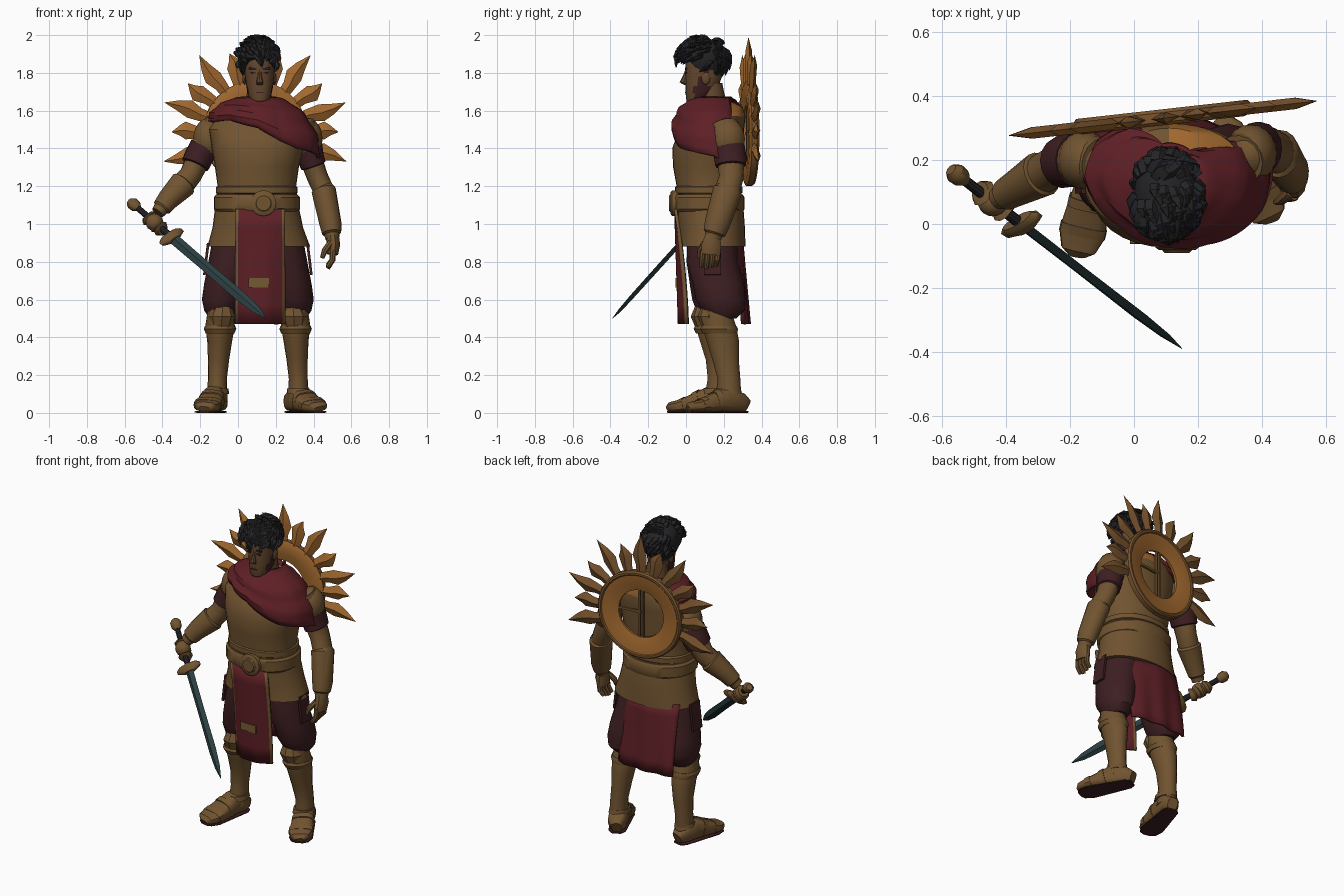
import bpy, bmesh, math, random
from mathutils import Vector, Matrix

if "Cube" in bpy.data.objects:
    bpy.data.objects.remove(bpy.data.objects["Cube"])
random.seed(4)

def material(name, r, g, b):
    m = bpy.data.materials.new(name)
    m.diffuse_color = (r, g, b, 1)
    m.use_nodes = True
    m.node_tree.nodes["Principled BSDF"].inputs["Base Color"].default_value = m.diffuse_color
    return m

BROWN = material("bronze_brown", .165, .088, .030)
SKIN = material("face_skin", .125, .062, .026)
ORANGE = material("polished_orange", .36, .14, .028)
BRONZE = material("dull_bronze", .19, .088, .027)
RED = material("cloth_red", .112, .014, .019)
MAROON = material("dark_maroon", .048, .0135, .0155)
HAIR = material("hair_black", .017, .017, .019)
STEEL = material("blade_steel", .025, .050, .054)
GRIP = material("grip_dark", .020, .020, .025)
TRIM = material("trim_gold", .18, .10, .034)

def finish(name, bm, mats, rule=None, matrix=None):
    """Turn a bmesh into an object; rule(face) gives the material index."""
    bmesh.ops.recalc_face_normals(bm, faces=bm.faces)
    bm.normal_update()
    if rule:
        for f in bm.faces:
            f.material_index = rule(f)
    if matrix:
        bm.transform(matrix)
    me = bpy.data.meshes.new(name)
    bm.to_mesh(me)
    bm.free()
    for m in mats if isinstance(mats, (list, tuple)) else [mats]:
        me.materials.append(m)
    ob = bpy.data.objects.new(name, me)
    bpy.context.collection.objects.link(ob)
    return ob

def tube(name, pts, mats, n=16, p=2.0, level=False, rule=None, matrix=None):
    """Loft through (x, y, z, half width, half depth) sections."""
    bm = bmesh.new()
    rings = []
    for i, q in enumerate(pts):
        t = Vector(pts[min(i + 1, len(pts) - 1)][:3]) - Vector(pts[max(i - 1, 0)][:3])
        t = Vector((0, 0, 1)) if level else t.normalized()
        a = Vector((1, 0, 0))
        a = (a - t * a.dot(t)).normalized()
        b = t.cross(a)
        ring = []
        for k in range(n):
            c, s = math.cos(math.tau * k / n), math.sin(math.tau * k / n)
            c = math.copysign(abs(c) ** (2 / p), c) * q[3]
            s = math.copysign(abs(s) ** (2 / p), s) * q[4]
            ring.append(bm.verts.new(Vector(q[:3]) + a * c + b * s))
        rings.append(ring)
    for r0, r1 in zip(rings, rings[1:]):
        for k in range(n):
            bm.faces.new((r0[k], r0[(k + 1) % n], r1[(k + 1) % n], r1[k]))
    bm.faces.new(rings[0])
    bm.faces.new(rings[-1])
    return finish(name, bm, mats, rule, matrix)

def ball(name, c, r, mat, sub=3):
    bm = bmesh.new()
    bmesh.ops.create_icosphere(bm, subdivisions=sub, radius=1)
    return finish(name, bm, mat, None, Matrix.Translation(c) @ Matrix.Diagonal((*r, 1)))

def box(name, c, size, mat, rot=Matrix()):
    bm = bmesh.new()
    bmesh.ops.create_cube(bm, size=1)
    return finish(name, bm, mat, None, Matrix.Translation(c) @ rot @ Matrix.Diagonal((*size, 1)))

def cloth(name, x0, x1, z0, z1, y0, y1, mats, fold, curve0, curve1):
    """Hanging cloth, wrapped round the body, with edge trim; 0 is the lower end."""
    bm = bmesh.new()
    bmesh.ops.create_grid(bm, x_segments=18, y_segments=6, size=.5)
    for v in bm.verts:
        u, w = v.co.x + .5, v.co.y + .5
        y = y0 + (y1 - y0) * w + fold * math.sin(u * 17) * (1.1 - w)
        v.co = (x0 + (x1 - x0) * u, y + (curve0 + (curve1 - curve0) * w * w) * (2 * u - 1) ** 2, z0 + (z1 - z0) * w)
    edge = (x1 - x0) * .06
    ob = finish(name, bm, mats, lambda f: int(len(mats) > 1 and not
                x0 + edge < f.calc_center_median().x < x1 - edge))
    mod = ob.modifiers.new("thickness", 'SOLIDIFY')
    mod.thickness, mod.offset = .016, 0

# Torso armour, with the polished patch behind the left shoulder
tube("torso", [(.11, .14, .88, .272, .175), (.105, .138, .98, .24, .174), (.10, .125, 1.1, .22, .178),
     (.10, .115, 1.2, .208, .165), (.10, .115, 1.3, .222, .183), (.105, .115, 1.4, .243, .188),
     (.11, .135, 1.5, .265, .172), (.11, .18, 1.57, .225, .135), (.11, .185, 1.62, .15, .115),
     (.11, .15, 1.66, .07, .065)], [BROWN, ORANGE], n=32, p=2.12, level=True,
     rule=lambda f: int(1.54 < f.calc_center_median().z < 1.65 and f.calc_center_median().y > .17
                        and f.calc_center_median().x > .1))
# Belts and buckle
for nm, z, h, r in (("belt", 1.11, .045, .226), ("upper_belt", 1.18, .022, .214)):
    tube(nm, [(.10, .12, z - h, r - .01, r - .045), (.10, .12, z - h * .7, r + .002, r - .036),
              (.10, .12, z + h * .7, r + .002, r - .036), (.10, .12, z + h, r - .01, r - .045)],
         BROWN, n=32, p=2.15, level=True)
for nm, r, y in (("buckle", .068, -.074), ("buckle_boss", .046, -.083)):
    tube(nm, [(.135, -.04, 1.11, r, r), (.135, y, 1.11, r, r), (.135, y - .007, 1.11, r * .85, r * .85)], BROWN, n=20)

# Hanging cloths with trim
cloth("front_cloth", -.012, .247, .47, 1.08, -.036, -.055, [RED, TRIM], .002, .045, 0)
cloth("back_cloth", -.12, .27, .47, .91, .33, .295, [RED], .006, -.025, -.065)
box("cloth_patch", (.11, -.05, .69), (.11, .009, .05), TRIM)
for x, s in ((-.168, 1), (.378, -1)):
    box("side_flap", (x, .14, .815), (.014, .09, .17), MAROON, Matrix.Rotation(.12 * s, 4, 'Y'))

# Legs: trousers, greaves, knee guards, feet
for side, s, dy in (("right", -1, 0), ("left", 1, .035)):
    X = lambda d: .105 + s * d
    tube(side + "_trouser", [(X(.1), .14, .97, .13, .13), (X(.135), .14, .8, .127, .137),
         (X(.175), .155 + dy / 2, .68, .11, .135), (X(.19), .165 + dy / 2, .6, .106, .132),
         (X(.193), .165 + dy, .54, .09, .11), (X(.195), .16 + dy, .5, .06, .07)], MAROON, level=True)
    tube(side + "_greave", [(X(.195), .125 + dy, .56, .068, .072), (X(.2), .14 + dy, .46, .078, .09),
         (X(.202), .16 + dy, .38, .066, .086), (X(.208), .175 + dy, .28, .056, .07),
         (X(.214), .175 + dy * 1.5, .18, .05, .06), (X(.216), .165 + dy * 1.7, .06, .056, .07)], BROWN, level=True)
    tube(side + "_greave_cuff", [(X(.2), .145 + dy, .42, .076, .092), (X(.2), .14 + dy, .445, .086, .1),
         (X(.2), .14 + dy, .46, .08, .093)], BROWN, level=True)
    tube(side + "_knee_guard", [(X(.195), .1 + dy, .44, .05, .045), (X(.19), .085 + dy, .51, .07, .06),
         (X(.185), .085 + dy, .57, .045, .035)], BROWN, n=8, level=True)
    tube(side + "_ankle_strap", [(X(.214), .16 + dy * 1.7, .1, .062, .078), (X(.214), .16 + dy * 1.7, .13, .058, .07)],
         BROWN, level=True)
    heel, toe = ((-.1, .235), (-.178, -.097)) if s < 0 else ((.275, .32), (.43, .012))
    at = lambda t, w, h, z=0.0: (heel[0] + (toe[0] - heel[0]) * t, heel[1] + (toe[1] - heel[1]) * t, z + h, w, h)
    tube(side + "_foot", [at(0, .032, .035, .006), at(.1, .055, .05, .006), at(.35, .058, .068, .006),
         at(.55, .066, .05, .006), at(.8, .073, .032, .006), at(.95, .055, .026, .006), at(1, .028, .015, .006)],
         BROWN, p=3)
    tube(side + "_sole", [at(.01, .032, .005), at(.1, .052, .005), at(.5, .063, .005), at(.8, .071, .005),
         at(.95, .053, .005), at(.99, .028, .005)], MAROON, p=4)
    for t, w, h in ((.47, .067, .06), (.72, .074, .04)):
        tube(side + "_foot_strap", [at(t, w, h, .005), at(t + .09, w, h - .007, .005)], BROWN, p=3)

# Arms: shoulder, sleeve, forearm guard
ARMS = {"right": [(-.1, .19, 1.52, .08, .08), (-.155, .2, 1.45, .08, .085), (-.21, .2, 1.35, .066, .073),
                  (-.25, .18, 1.26, .06, .065), (-.30, .15, 1.2, .064, .062), (-.37, .11, 1.13, .052, .05),
                  (-.425, .08, 1.06, .036, .036)],
        "left": [(.33, .2, 1.52, .08, .08), (.365, .22, 1.45, .078, .085), (.385, .235, 1.35, .06, .073),
                 (.42, .24, 1.25, .056, .065), (.462, .215, 1.16, .056, .068), (.49, .165, 1.0, .052, .06),
                 (.5, .14, .92, .036, .042)]}
for side, path in ARMS.items():
    tube(side + "_arm", path, BROWN)
    ball(side + "_shoulder_guard", path[1][:3], (.083, .092, .112), BROWN)
    grow = lambda q, k: (*q[:3], q[3] * k, q[4] * k)
    mid = lambda i, t: tuple(a + (b - a) * t for a, b in zip(path[i], path[i + 1]))
    tube(side + "_sleeve", [grow(mid(1, .4), 1.05), grow(path[2], 1.17), grow(mid(2, .4), 1.17), grow(mid(2, .45), 1)], MAROON)
    tube(side + "_forearm_guard", [grow(mid(3, .7), 1.0), grow(mid(3, .8), 1.16), grow(path[5], 1.12), grow(mid(5, .6), 1.2),
         grow(mid(5, .7), 1)], BROWN)
# Left open hand
tube("left_palm", [(.5, .14, .94, .034, .04), (.505, .135, .89, .036, .055), (.5, .13, .84, .03, .052)], BROWN, n=10)
for i, y in enumerate((.09, .117, .144, .17)):
    tube("left_finger", [(.502, y, .86, .017, .016), (.5, y - .005, .81, .016, .015),
         (.475, y - .01, .765 + .008 * abs(i - 1), .012, .012)], BROWN, n=8)
tube("left_thumb", [(.49, .1, .9, .018, .018), (.46, .075, .86, .017, .017), (.445, .07, .82, .011, .011)], BROWN, n=8)

# Sword: local z runs from pommel to tip, local x is the guard width
start, tip = Vector((-.56, .16, 1.11)), Vector((.15, -.39, .5))
d = (tip - start).normalized()
w = Vector((.76, .43, .49))
w = (w - d * w.dot(d)).normalized()
SW = Matrix((w, d.cross(w), d)).transposed().to_4x4()
SW.translation = start
L = (tip - start).length
tube("blade", [(0, 0, .32, .029, .013), (0, 0, .6, .027, .013), (0, 0, L - .2, .029, .012), (0, 0, L - .08, .021, .008),
     (0, 0, L, .002, .001)], STEEL, n=4, matrix=SW @ Matrix.Rotation(math.radians(22), 4, 'Z'))
tube("grip", [(0, 0, .02, .016, .016), (0, 0, .31, .018, .018)], GRIP, n=10, matrix=SW)
tube("pommel", [(0, 0, -.02, .02, .018), (0, 0, 0, .034, .03), (0, 0, .03, .032, .028), (0, 0, .05, .018, .018)],
     BROWN, n=10, matrix=SW)
tube("guard", [(0, 0, .295, .06, .02), (0, 0, .31, .078, .026), (0, 0, .33, .076, .024), (0, 0, .345, .04, .018)],
     BROWN, n=12, matrix=SW)
# Right fist around the grip
ball("right_fist", SW @ Vector((0, 0, .18)), (.046, .045, .046), BROWN)
for i in range(4):
    z = .135 + i * .032
    tube("right_finger", [(0, 0, z - .015, .033, .036), (0, -.006, z, .044, .046), (0, 0, z + .015, .033, .036)],
         BROWN, n=10, matrix=SW)

# Scarf around neck and shoulders: (degrees, reach, lower edge)
EDGE = [(0, .315, 1.36), (20, .31, 1.29), (36, .14, 1.59), (50, .09, 1.64), (105, .09, 1.64), (130, .19, 1.56),
        (160, .25, 1.53), (180, .262, 1.54), (225, .21, 1.55), (270, .212, 1.51), (300, .235, 1.44), (320, .27, 1.4),
        (340, .305, 1.38), (360, .315, 1.36)]
bm = bmesh.new()
N, V = 72, 12
grid = []
for k in range(N):
    deg = 360 * k / N
    lo, hi = next((a, b) for a, b in zip(EDGE, EDGE[1:]) if a[0] <= deg < b[0])
    t = (deg - lo[0]) / (hi[0] - lo[0])
    reach, low = (lo[i] + (hi[i] - lo[i]) * t for i in (1, 2))
    a, col = math.radians(deg), []
    for j in range(V + 1):
        v = j / V
        r = .084 + (reach - .084) * math.sin(v * math.pi / 2) + .007 * math.sin(v * 19 + 2 * math.sin(a))
        z = 1.665 - (1.665 - low) * (.75 * (1 - math.cos(v * math.pi / 2)) + .25 * v)
        col.append(bm.verts.new((.11 + r * math.cos(a), .15 + r * math.sin(a), z)))
    grid.append(col)
for k in range(N):
    for j in range(V):
        q = grid[(k + 1) % N]
        bm.faces.new((grid[k][j], q[j], q[j + 1], grid[k][j + 1]))
scarf = finish("scarf", bm, RED)
mod = scarf.modifiers.new("thickness", 'SOLIDIFY')
mod.thickness, mod.offset = .02, 0

# Head, with beard along the jaw
tube("neck", [(.11, .15, 1.58, .075, .075), (.112, .13, 1.74, .06, .062)], SKIN)
def beard(f):
    c = f.calc_center_median()
    return int(c.z < 1.66 or (c.z < 1.83 and .04 < c.y < .125 and c.z < 1.64 + 1.6 * c.y))
tube("head", [(.115, .035, 1.635, .03, .03), (.115, .055, 1.655, .05, .053), (.115, .072, 1.69, .063, .074),
     (.115, .086, 1.73, .071, .088), (.114, .093, 1.78, .077, .096), (.113, .096, 1.84, .079, .099),
     (.112, .1, 1.9, .076, .1), (.11, .1, 1.95, .05, .06)], [SKIN, MAROON], n=24, p=2.2, level=True, rule=beard)
tube("nose", [(.115, .005, 1.735, .016, .012), (.115, -.012, 1.75, .018, .022), (.115, 0, 1.79, .01, .014),
     (.115, .003, 1.82, .008, .006)], SKIN, n=8, level=True)
box("mouth", (.115, -.001, 1.697), (.04, .008, .006), MAROON)
for s in (-1, 1):
    box("brow", (.114 + s * .036, .0, 1.822), (.038, .009, .01), HAIR, Matrix.Rotation(-.1 * s, 4, 'Y'))
    box("eye", (.114 + s * .034, .0, 1.8), (.024, .008, .008), GRIP)
    ball("ear", (.114 + s * .079, .105, 1.77), (.011, .024, .034), SKIN, 2)

# Hair cap and layered locks combed forwards
bm = bmesh.new()
bmesh.ops.create_icosphere(bm, subdivisions=3, radius=1)
for v in bm.verts:
    x, y, z = .101 + v.co.x * .102, .087 + v.co.y * .138, 1.88 + v.co.z * .105
    floor = 1.88 - .15 * min(1, max(0, (y - .0) / .15))
    if v.co.z < 0:
        z = max(floor, 1.88 + v.co.z * .16)
    v.co = (x, y, z)
finish("hair_cap", bm, HAIR)
for i in range(190):
    a, h = random.uniform(0, math.tau), random.uniform(-.5, 1)
    c = math.sqrt(1 - h * h)
    n = Vector((c * math.cos(a), c * math.sin(a), h))
    if n.y < .2 and h < 0:
        continue
    base = Vector((.101 + n.x * .097, .09 + n.y * .128, 1.88 + n.z * .1))
    flow = Vector((.15, -.6 if n.y < .4 else .1, -.35 if h < .6 else 0))
    flow = (flow - n * flow.dot(n)).normalized() + n * .25
    end = base + flow * random.uniform(.045, .065)
    end.z = min(end.z, 1.995)
    m = base.lerp(end, .45) + n * .008
    tube("hair_lock", [(*base, .021, .012), (*m, .02, .011), (*end, .002, .002)], HAIR, n=5)

# Sunburst shield on the back: local y is its axis
SH = Matrix.Translation((.09, .331, 1.48)) @ Matrix.Rotation(math.radians(6.4), 4, 'Z')
PROFILE = [(.15, -.012), (.2, -.022), (.255, -.022), (.278, -.012), (.278, .018), (.27, .028), (.258, .028),
           (.252, .022), (.2, .016), (.15, .002)]
bm = bmesh.new()
rings = [[bm.verts.new((r * math.cos(math.tau * k / 48), y, r * math.sin(math.tau * k / 48))) for r, y in PROFILE]
         for k in range(48)]
for k in range(48):
    p, q = rings[k], rings[(k + 1) % 48]
    for j in range(len(PROFILE)):
        i = (j + 1) % len(PROFILE)
        bm.faces.new((p[j], q[j], q[i], p[i]))
finish("shield_ring", bm, [ORANGE, BRONZE],
       lambda f: int(math.hypot(f.calc_center_median().x, f.calc_center_median().z) > .253
                     and f.calc_center_median().y > -.015), SH)
for x, z, sx, sz in ((-.012, 0, .012, .31), (.012, 0, .012, .31), (.08, .01, .15, .014)):
    box("shield_bar", (x, -.004, z), (sx, .014, sz), BROWN).data.transform(SH)
# Flame spikes, long and short in turn, bright towards the front
for i in range(13):
    ang, tipr = math.radians(-17 + 214 * i / 12), (.51, .445)[i % 2]
    bm = bmesh.new()
    bend = .01 * (-1) ** (i // 2)
    rows = [(.255, .03, 0), (.31, .034, 0), (.37, .047, bend), (.435 if tipr > .5 else .4, .028, bend)]
    R = [[bm.verts.new(c) for c in ((r, 0, o + h), (r, -.018, o), (r, 0, o - h), (r, .018, o))] for r, h, o in rows]
    for p, q in zip(R, R[1:]):
        for k in range(4):
            bm.faces.new((p[k], p[(k + 1) % 4], q[(k + 1) % 4], q[k]))
    end = bm.verts.new((tipr, 0, 0))
    for k in range(4):
        bm.faces.new((R[-1][k], R[-1][(k + 1) % 4], end))
    bm.faces.new(R[0])
    finish("shield_spike", bm, [ORANGE, BRONZE], lambda f: int(f.normal.y > 0), SH @ Matrix.Rotation(-ang, 4, 'Y'))

# Smooth shading with sharp edges kept
bpy.ops.object.select_all(action='SELECT')
bpy.context.view_layer.objects.active = scarf
bpy.ops.object.shade_smooth_by_angle(angle=math.radians(35))
